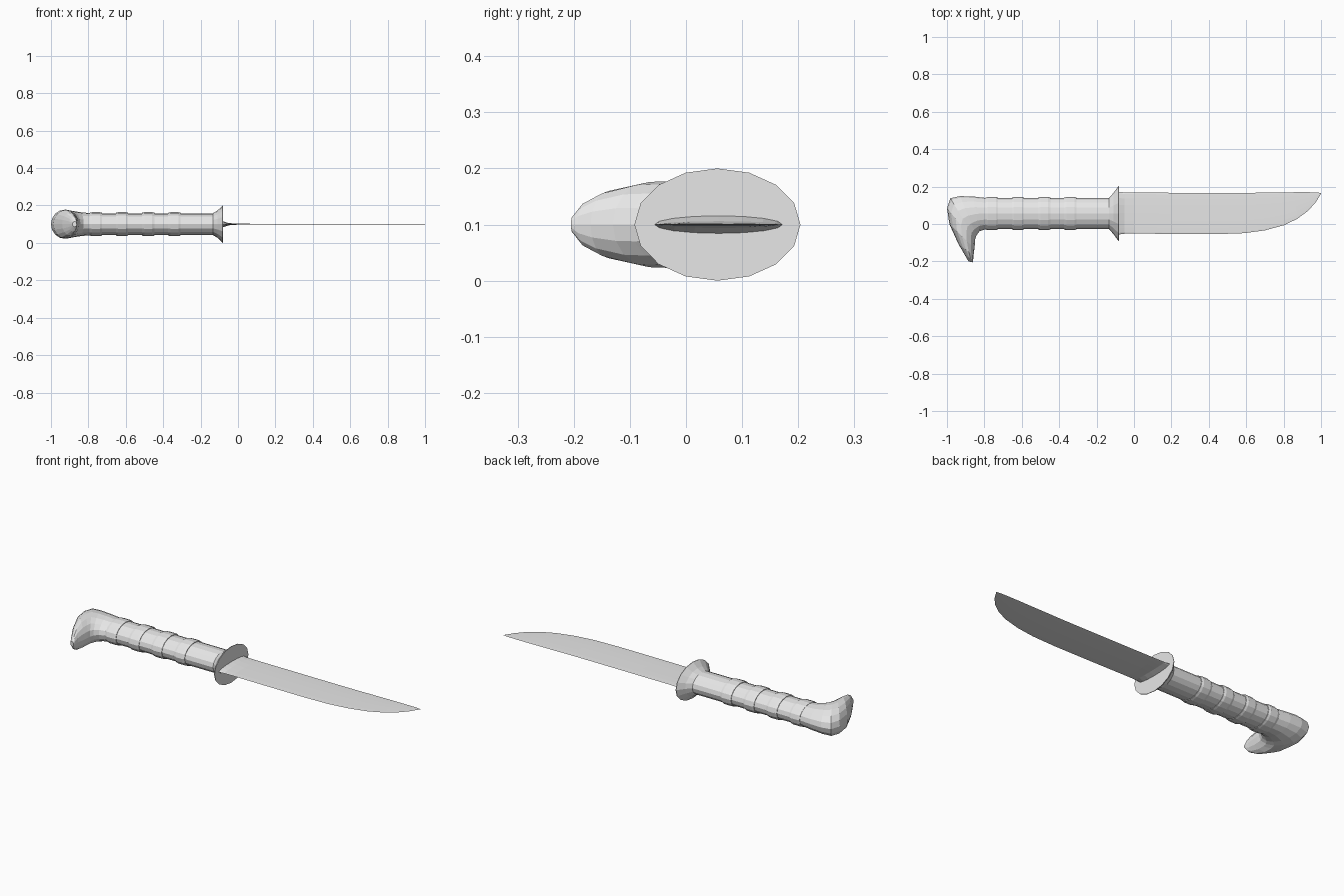
import bpy, bmesh, math
from mathutils import Vector

SIDES = 16
ZC = 0.1      # height of the long axis
YC = 0.056    # sideways centre of the grip

steel = bpy.data.materials.new("plain_grey")
steel.diffuse_color = (0.8, 0.8, 0.8, 1)


def loft(name, sections):
    """Skin elliptical rings; each section is (edge point a, edge point b, half height)."""
    bm = bmesh.new()
    rings = []
    for a, b, hz in sections:
        a, b = Vector((*a, ZC)), Vector((*b, ZC))
        mid, half = (a + b) / 2, (a - b) / 2
        ring = []
        for i in range(SIDES):
            t = 2 * math.pi * i / SIDES
            ring.append(bm.verts.new(mid + half * math.cos(t) + Vector((0, 0, hz * math.sin(t)))))
        rings.append(ring)
    for r, s in zip(rings, rings[1:]):
        for i in range(SIDES):
            j = (i + 1) % SIDES
            bm.faces.new((r[i], r[j], s[j], s[i]))
    bm.faces.new(rings[0])
    bm.faces.new(rings[-1])
    bmesh.ops.recalc_face_normals(bm, faces=bm.faces)
    mesh = bpy.data.meshes.new(name)
    bm.to_mesh(mesh)
    bm.free()
    mesh.materials.append(steel)
    obj = bpy.data.objects.new(name, mesh)
    bpy.context.collection.objects.link(obj)
    return obj


def straight(x, ry, rz):
    """Section square to the long axis."""
    return ((x, YC + ry), (x, YC - ry), rz)


# Straight grip
loft("grip", [straight(-0.82, 0.082, 0.058), straight(-0.13, 0.082, 0.058)])

# Four raised bands with rounded rims
for n in range(4):
    x0, x1 = -0.793 + 0.14 * n, -0.727 + 0.14 * n
    loft(f"grip_band_{n + 1}", [
        straight(x0, 0.080, 0.056), straight(x0, 0.085, 0.061),
        straight(x0 + 0.012, 0.089, 0.064), straight(x1 - 0.012, 0.089, 0.064),
        straight(x1, 0.085, 0.061), straight(x1, 0.080, 0.056)])

# Flared hand guard with a flat front
loft("guard", [straight(-0.135, 0.082, 0.058), straight(-0.11, 0.11, 0.073),
               straight(-0.082, 0.148, 0.1), straight(-0.079, 0.148, 0.1)])

# Hooked pommel, swept around the bend
loft("hooked_pommel", [
    ((-0.79, 0.139), (-0.79, -0.027), 0.059),
    ((-0.86, 0.147), (-0.825, -0.038), 0.064),
    ((-0.93, 0.149), (-0.842, -0.06), 0.071),
    ((-0.982, 0.138), (-0.849, -0.08), 0.077),
    ((-1.0, 0.085), (-0.85, -0.10), 0.078),
    ((-0.987, 0.0), (-0.853, -0.13), 0.076),
    ((-0.94, -0.105), (-0.858, -0.17), 0.06),
    ((-0.905, -0.165), (-0.860, -0.193), 0.04),
    ((-0.885, -0.2), (-0.862, -0.205), 0.014)])

# Blade: x, spine, cutting edge, half thickness
blade_profile = [
    (-0.08, 0.172, -0.056, 0.016), (-0.05, 0.169, -0.052, 0.006),
    (0.0, 0.168, -0.051, 0.0025), (0.2, 0.167, -0.053, 0.002),
    (0.45, 0.166, -0.054, 0.002), (0.59, 0.166, -0.049, 0.002),
    (0.70, 0.168, -0.034, 0.0018), (0.80, 0.169, -0.007, 0.0015),
    (0.87, 0.170, 0.026, 0.0015), (0.93, 0.170, 0.070, 0.001),
    (0.97, 0.169, 0.114, 0.001), (1.0, 0.166, 0.162, 0.0005)]
loft("blade", [((x, top), (x, edge), t) for x, top, edge, t in blade_profile])
